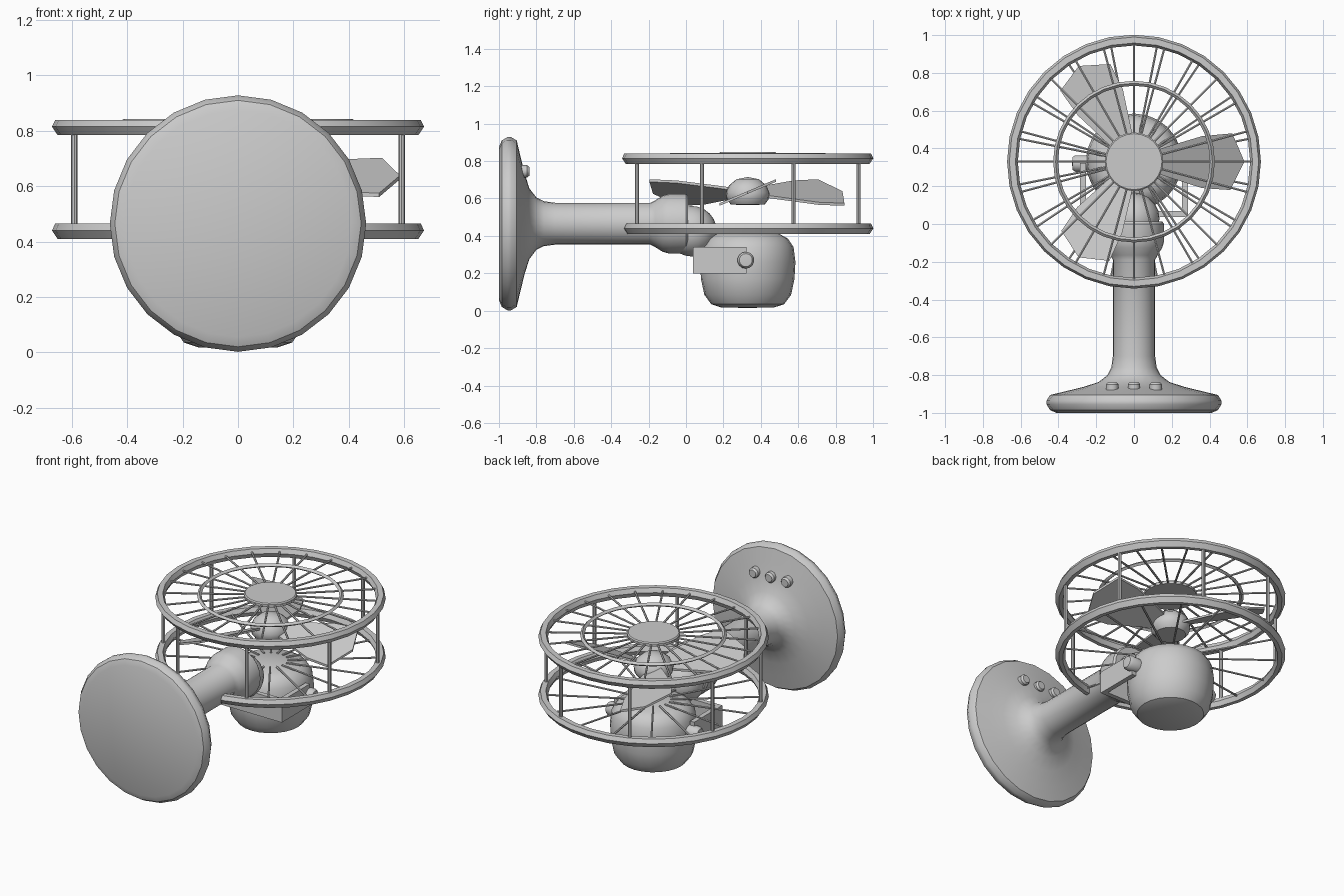
import bpy, bmesh
from math import sin, cos, pi, radians, tan
from mathutils import Vector, Matrix

if "Cube" in bpy.data.objects:
    bpy.data.objects.remove(bpy.data.objects["Cube"])

CY = 0.33    # fan axis position in y
PZ = 0.465   # pole axis height


def finish(name, bm, angle=35):
    bmesh.ops.recalc_face_normals(bm, faces=bm.faces)
    me = bpy.data.meshes.new(name)
    bm.to_mesh(me)
    bm.free()
    ob = bpy.data.objects.new(name, me)
    bpy.context.collection.objects.link(ob)
    bpy.ops.object.select_all(action='DESELECT')
    ob.select_set(True)
    bpy.context.view_layer.objects.active = ob
    bpy.ops.object.shade_smooth_by_angle(angle=radians(angle))
    return ob


def lathe(name, profile, matrix, n=24, closed=False):
    """Revolve (radius, height) points around local z."""
    bm = bmesh.new()
    rings = []
    for r, h in profile:
        k = 1 if r == 0 else n
        rings.append([bm.verts.new(matrix @ Vector((r * cos(2 * pi * i / n), r * sin(2 * pi * i / n), h)))
                      for i in range(k)])
    pairs = list(zip(rings, rings[1:]))
    if closed:
        pairs.append((rings[-1], rings[0]))
    for a, b in pairs:
        for i in range(n):
            j = (i + 1) % n
            quad = [a[i % len(a)], a[j % len(a)], b[j % len(b)], b[i % len(b)]]
            bm.faces.new(list(dict.fromkeys(quad)))
    return finish(name, bm)


def rods(name, segments, radius, sides=6):
    bm = bmesh.new()
    for p, q in segments:
        p, q = Vector(p), Vector(q)
        d = q - p
        m = Matrix.Translation((p + q) / 2) @ d.to_track_quat('Z', 'Y').to_matrix().to_4x4()
        bmesh.ops.create_cone(bm, cap_ends=True, segments=sides, radius1=radius,
                              radius2=radius, depth=d.length, matrix=m)
    return finish(name, bm)


def polar(r, a, z):
    return (r * cos(a), CY + r * sin(a), z)


fan = Matrix.Translation((0, CY, 0))
stand = Matrix.Translation((0, 0, PZ)) @ Matrix.Rotation(-pi / 2, 4, 'X')

# Base and pole, turned around the y axis
lathe("base_and_pole", [(0, -1), (.41, -1), (.445, -.985), (.463, -.955), (.463, -.935), (.445, -.905),
                        (.36, -.885), (.27, -.863), (.19, -.838), (.14, -.80), (.12, -.76), (.112, -.70),
                        (.112, -.19), (.125, -.165), (.15, -.125), (.16, -.09), (.16, 0), (.15, .012),
                        (0, .012)], stand)

# Buttons on the base
for i in (-1, 0, 1):
    m = Matrix.Translation((i * .115, -.87, .745)) @ Matrix.Rotation(-pi / 2, 4, 'X')
    lathe("button", [(0, -.02), (.033, -.02), (.033, .02), (.024, .032), (0, .032)], m, 12)

# Neck ball joining the pole and the motor
bm = bmesh.new()
bmesh.ops.create_uvsphere(bm, u_segments=20, v_segments=12, radius=.135,
                          matrix=Matrix.Translation((0, .03, .425)))
finish("neck_joint", bm)

# Motor housing
lathe("motor_housing", [(0, .015), (.14, .017), (.195, .035), (.232, .085), (.25, .17), (.255, .26),
                        (.245, .34), (.215, .385), (.17, .41), (0, .415)], fan)

# U-shaped yoke with side knobs
bm = bmesh.new()
for c, s in (((.27, .18, .27), (.03, .285, .14)), ((-.27, .18, .27), (.03, .285, .14)),
             ((0, .053, .27), (.54, .03, .14))):
    bmesh.ops.create_cube(bm, size=1, matrix=Matrix.Translation(c) @ Matrix.Diagonal((*s, 1)))
finish("yoke", bm)
for s in (-1, 1):
    m = Matrix.Translation((s * .25, .32, .27)) @ Matrix.Rotation(s * pi / 2, 4, 'Y')
    lathe("yoke_knob", [(0, 0), (.045, 0), (.045, .06), (.035, .075), (0, .078)], m, 14)

# Hub
lathe("hub", [(0, .565), (.09, .567), (.112, .595), (.116, .63), (.10, .67), (.06, .703), (0, .715)], fan, 20)

# Three pitched blades
outline = [(.07, .045), (.16, .075), (.36, .135), (.52, .15), (.585, 0),
           (.51, -.15), (.36, -.14), (.16, -.075), (.07, -.045)]
bm = bmesh.new()
for k in range(3):
    rot = fan @ Matrix.Rotation(2 * pi * k / 3, 4, 'Z')
    lo, hi = [[bm.verts.new(rot @ Vector((x, y, .632 + y * tan(radians(23)) + dz)))
               for x, y in outline] for dz in (-.007, .007)]
    bm.faces.new(hi)
    bm.faces.new(lo[::-1])
    for i in range(len(outline)):
        j = (i + 1) % len(outline)
        bm.faces.new((lo[i], lo[j], hi[j], hi[i]))
finish("blades", bm)

# Cage rims
for name, z in (("rear_rim", .41), ("front_rim", .785)):
    lathe(name, [(.615, z + .028), (.628, z), (.652, z), (.672, z + .03), (.66, z + .055), (.628, z + .055)],
          fan, 32, closed=True)

# Grille ring and centre cap
lathe("grille_ring", [(.402, .83), (.415, .819), (.428, .83), (.415, .843)], fan, 32, closed=True)
lathe("centre_cap", [(0, .825), (.155, .825), (.155, .842), (.148, .848), (0, .848)], fan)

# Posts and grille spokes
rods("cage_posts", [(polar(.64, (k + .5) * pi / 4, .44), polar(.64, (k + .5) * pi / 4, .81))
                    for k in range(8)], .011, 8)
rods("front_spokes", [(polar(.12, k * pi / 12, .832), polar(.635, k * pi / 12, .82))
                      for k in range(24)], .0065)
rods("rear_spokes", [(polar(.10, (k + .5) * pi / 8, .415), polar(.635, (k + .5) * pi / 8, .437))
                     for k in range(16)], .0065)
